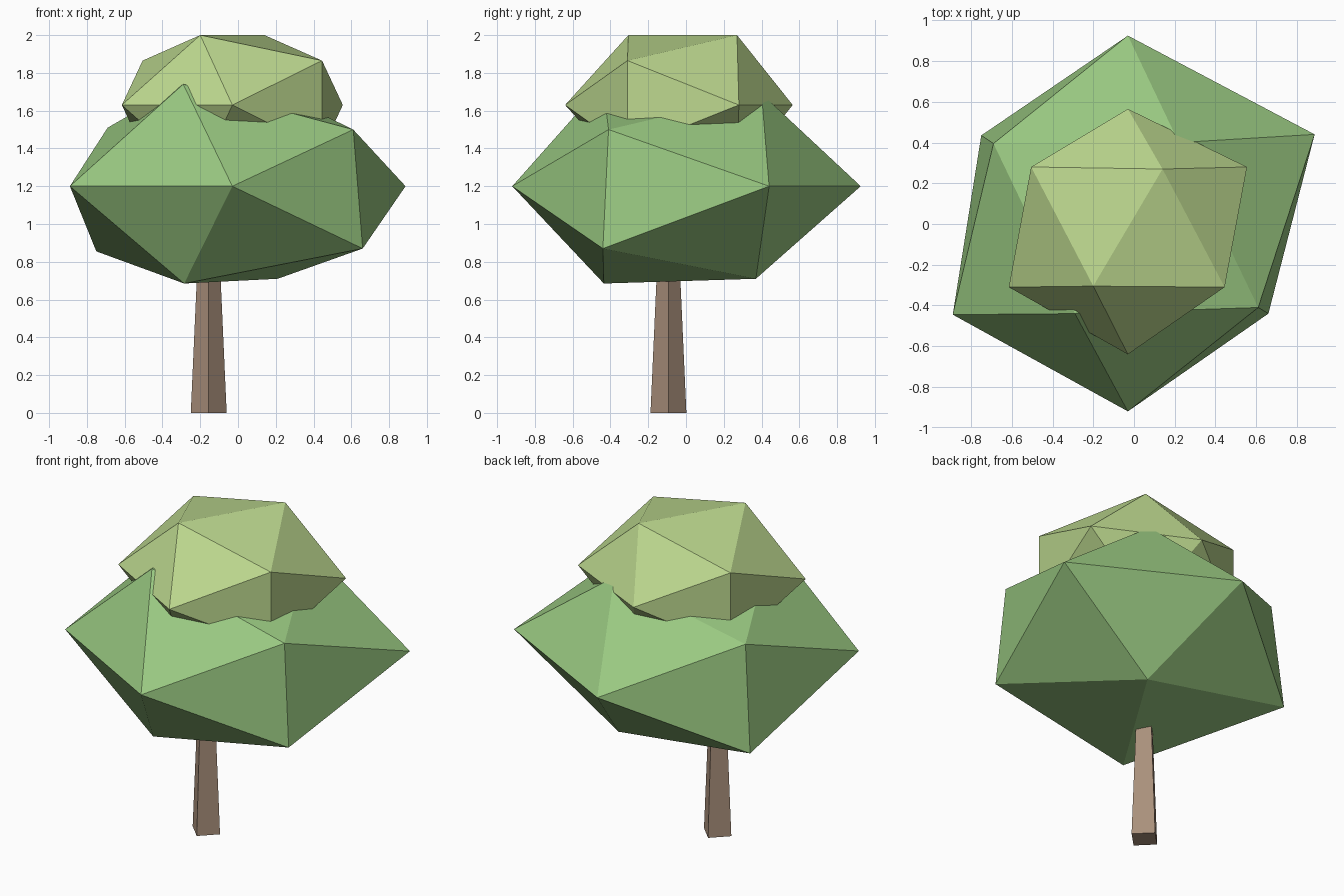
import bpy, bmesh

if "Cube" in bpy.data.objects:
    bpy.data.objects.remove(bpy.data.objects["Cube"])

def finish(name, bm, color):
    bmesh.ops.recalc_face_normals(bm, faces=bm.faces[:])
    mesh = bpy.data.meshes.new(name)
    bm.to_mesh(mesh)
    bm.free()
    obj = bpy.data.objects.new(name, mesh)
    bpy.context.collection.objects.link(obj)
    mat = bpy.data.materials.new(name + "_material")
    mat.diffuse_color = (*color, 1)
    mat.use_nodes = True
    mat.node_tree.nodes["Principled BSDF"].inputs["Base Color"].default_value = mat.diffuse_color
    mesh.materials.append(mat)
    return obj

def crown(name, points, color):
    # Twelve-cornered, slightly irregular icosahedron
    bm = bmesh.new()
    for p in points:
        bm.verts.new(p)
    bmesh.ops.convex_hull(bm, input=bm.verts[:])
    return finish(name, bm, color)

# Trunk: four-sided tapered post set corner-on
bm = bmesh.new()
bmesh.ops.create_cone(bm, cap_ends=True, segments=4, radius1=0.095, radius2=0.05, depth=1.0)
bmesh.ops.translate(bm, verts=bm.verts[:], vec=(-0.155, -0.093, 0.5))
finish("trunk", bm, (0.40, 0.28, 0.20))

# Lower foliage: top pair, upper sides, middle ring, lower sides, bottom pair
crown("lower_foliage", [
    (-0.29, -0.44, 1.74), (0.22, 0.40, 1.69),
    (0.61, -0.41, 1.50), (-0.69, 0.395, 1.51),
    (-0.89, -0.445, 1.20), (-0.03, -0.92, 1.20), (0.887, 0.44, 1.20), (-0.03, 0.925, 1.20),
    (0.66, -0.44, 0.87), (-0.75, 0.435, 0.855),
    (-0.285, -0.435, 0.685), (0.21, 0.37, 0.71)], (0.32, 0.58, 0.22))

# Upper foliage: same layout, mirrored above and below its middle ring
mid = 1.63
upper = [(-0.615, -0.31, mid), (-0.03, -0.64, mid), (0.555, 0.28, mid), (-0.03, 0.565, mid)]
for s in (1, -1):
    upper += [(-0.20, -0.305, mid + s * 0.37), (0.14, 0.27, mid + s * 0.37),
              (0.445, -0.31, mid + s * 0.235), (-0.505, 0.28, mid + s * 0.235)]
crown("upper_foliage", upper, (0.50, 0.68, 0.27))
